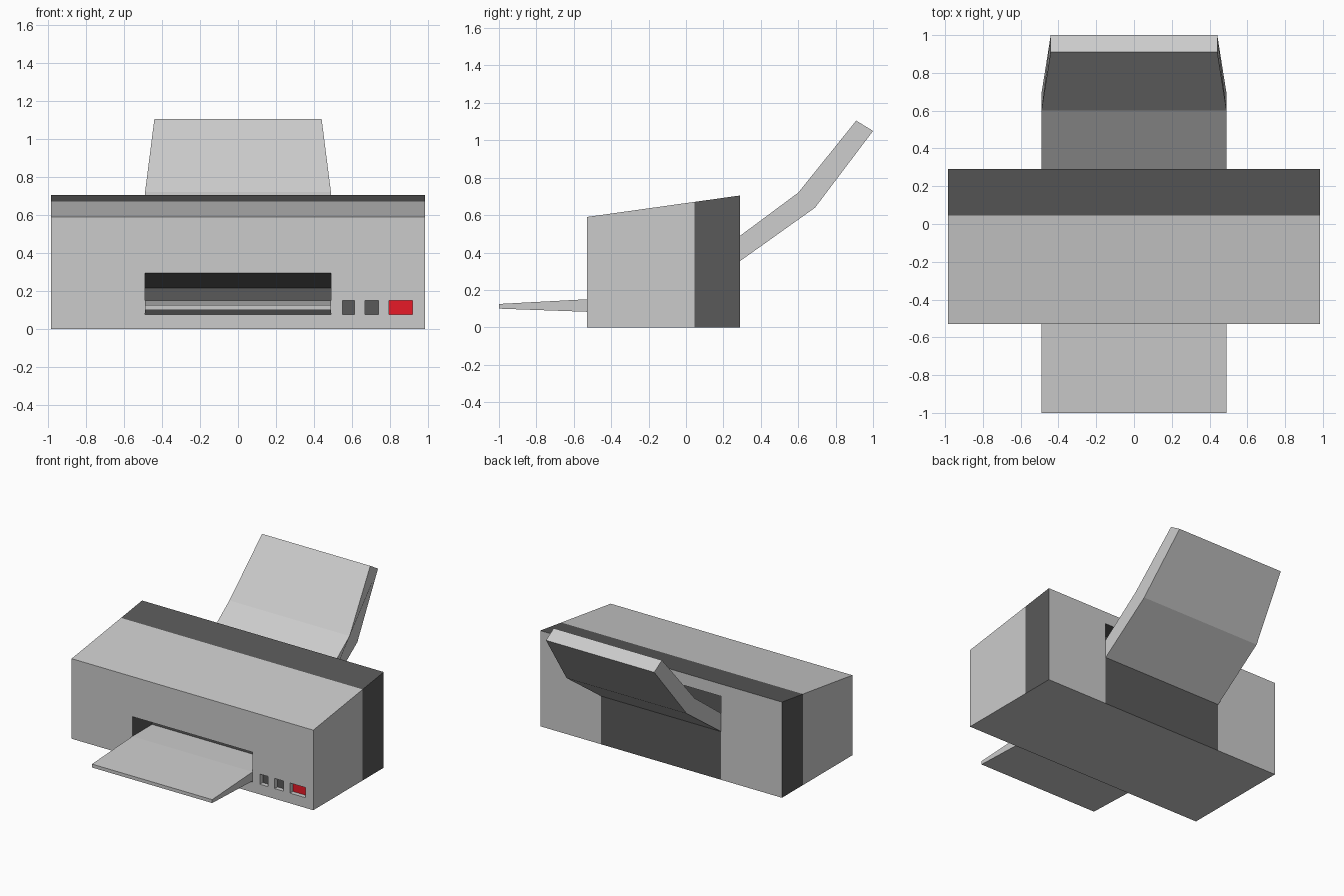
import bpy, bmesh

if "Cube" in bpy.data.objects:
    bpy.data.objects.remove(bpy.data.objects["Cube"])


def material(name, rgb):
    m = bpy.data.materials.new(name)
    m.diffuse_color = (*rgb, 1)
    m.use_nodes = True
    m.node_tree.nodes["Principled BSDF"].inputs["Base Color"].default_value = m.diffuse_color
    return m


GREY = material("grey", (0.8, 0.8, 0.8))
DARK = material("dark", (0.1, 0.1, 0.1))
RED = material("red", (0.8, 0.01, 0.02))


def finish(bm, name, *mats):
    bmesh.ops.recalc_face_normals(bm, faces=bm.faces)
    mesh = bpy.data.meshes.new(name)
    bm.to_mesh(mesh)
    bm.free()
    for m in mats:
        mesh.materials.append(m)
    obj = bpy.data.objects.new(name, mesh)
    bpy.context.collection.objects.link(obj)
    return obj


def prism(profile, x0, x1):
    """Side profile of (y, z) points swept from x0 to x1."""
    bm = bmesh.new()
    face = bm.faces.new([bm.verts.new((x0, y, z)) for y, z in profile])
    ext = bmesh.ops.extrude_face_region(bm, geom=[face])
    verts = [g for g in ext["geom"] if isinstance(g, bmesh.types.BMVert)]
    bmesh.ops.translate(bm, verts=verts, vec=(x1 - x0, 0, 0))
    bmesh.ops.recalc_face_normals(bm, faces=bm.faces)
    return bm


def rect(y0, y1, z0, z1):
    return [(y0, z0), (y1, z0), (y1, z1), (y0, z1)]


def split(bm, faces, co, no):
    geom = set(faces)
    for f in faces:
        geom |= set(f.verts) | set(f.edges)
    bmesh.ops.bisect_plane(bm, geom=list(geom), plane_co=co, plane_no=no)


def carve(target, cutter):
    mod = target.modifiers.new("carve", 'BOOLEAN')
    mod.operation, mod.solver, mod.object = 'DIFFERENCE', 'EXACT', cutter
    mod.material_mode = 'TRANSFER'
    bpy.context.view_layer.objects.active = target
    bpy.ops.object.modifier_apply(modifier=mod.name)
    bpy.data.objects.remove(cutter)


W, SLOT = 0.985, 0.49
FRONT, BACK = -0.53, 0.29

# Body: wedge with a dark rear band and a dark panel on the back
bm = prism([(FRONT, 0), (BACK, 0), (BACK, 0.705), (FRONT, 0.59)], -W, W)
split(bm, [f for f in bm.faces if f.normal.z > -0.5 and abs(f.normal.y) < 0.9],
      (0, 0.045, 0), (0, 1, 0))
for co, no in (((-SLOT, 0, 0), (1, 0, 0)), ((SLOT, 0, 0), (1, 0, 0)),
               ((0, 0, 0.355), (0, 0, 1))):
    bm.normal_update()
    faces = [f for f in bm.faces if f.normal.y > 0.9
             and abs(f.calc_center_median().x) < SLOT + 0.01]
    split(bm, faces, co, no)
bm.normal_update()
for f in bm.faces:
    c, n = f.calc_center_median(), f.normal
    if n.y > 0.9:
        dark = abs(c.x) < SLOT and c.z < 0.355
    else:
        dark = c.y > 0.045 and n.z > -0.5
    f.material_index = int(dark)
body = finish(bm, "body", GREY, DARK)

# Paper exit slot in front, paper feed slot behind
carve(body, finish(prism([(FRONT - 0.1, 0.075), (-0.3, 0.075), (-0.3, 0.215),
                          (FRONT, 0.295), (FRONT - 0.1, 0.295)], -SLOT, SLOT),
                   "exit_slot_cutter", DARK))
carve(body, finish(prism(rect(0.16, BACK + 0.1, 0.355, 0.615), -SLOT, SLOT),
                   "feed_slot_cutter", DARK))

# Recessed control buttons
for name, x0, x1, mat in (("left_button", 0.55, 0.615, DARK),
                          ("middle_button", 0.67, 0.74, DARK),
                          ("power_button", 0.795, 0.92, RED)):
    carve(body, finish(prism(rect(FRONT - 0.1, FRONT + 0.035, 0.075, 0.15), x0, x1),
                       name + "_cutter", GREY))
    finish(prism(rect(FRONT + 0.033, FRONT + 0.05, 0.075, 0.15), x0, x1), name, mat)

# Output tray
finish(prism([(-1, 0.10), (-0.3, 0.075), (-0.3, 0.15), (FRONT, 0.15), (-1, 0.125)],
             -SLOT, SLOT), "output_tray")

# Input paper support: bent slab narrowing at the top
bm = prism([(0.16, 0.355), (BACK, 0.355), (0.69, 0.64), (1.0, 1.05), (0.91, 1.105),
            (0.60, 0.72), (BACK, 0.49), (0.16, 0.40)], -SLOT, SLOT)
for v in bm.verts:
    if v.co.z > 1:
        v.co.x *= 0.9
finish(bm, "paper_support")
